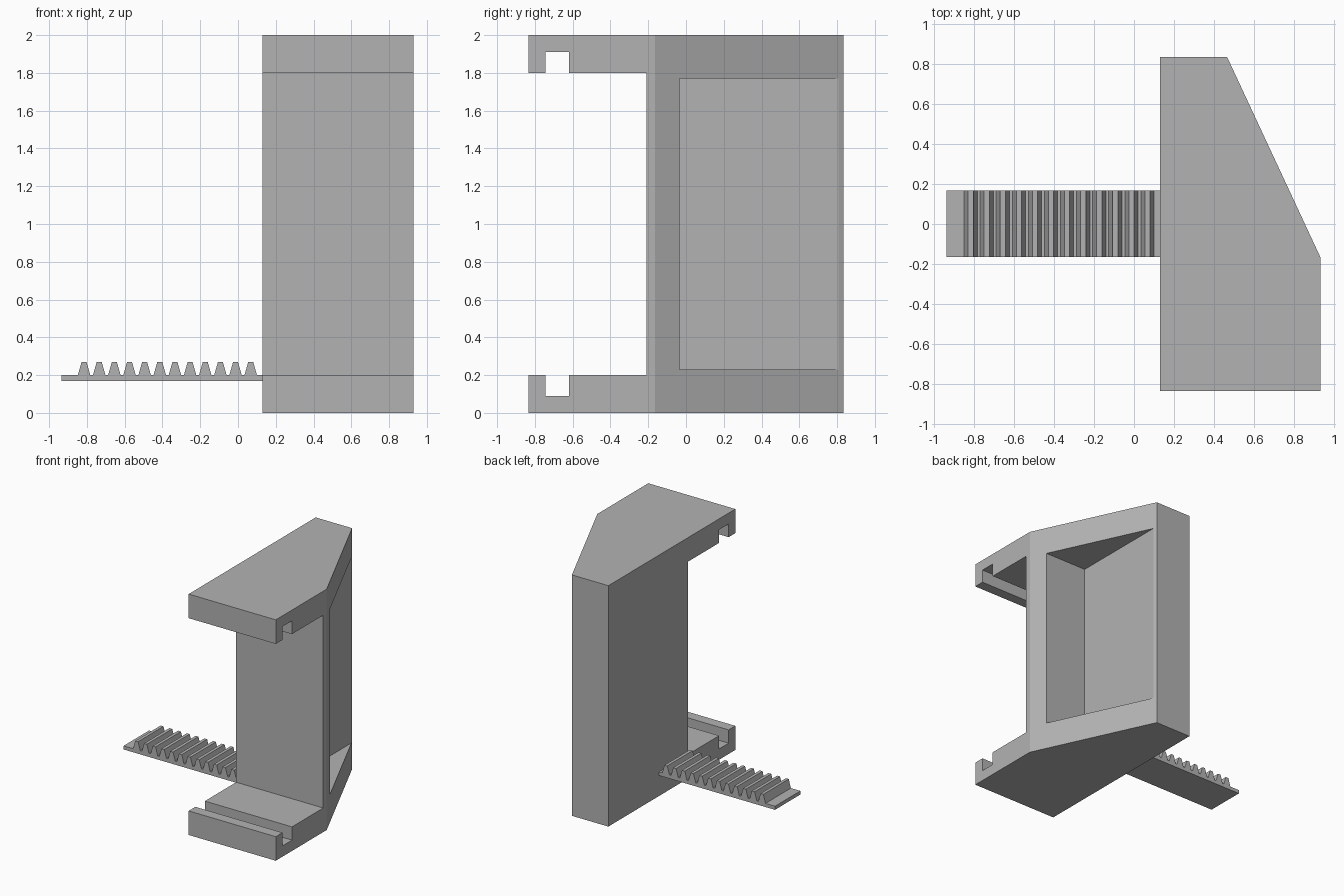
import bpy, bmesh
from mathutils import Vector

if "Cube" in bpy.data.objects:
    bpy.data.objects.remove(bpy.data.objects["Cube"], do_unlink=True)

grey = bpy.data.materials.new("plain_grey")
grey.use_nodes = True
grey.diffuse_color = (0.45, 0.45, 0.45, 1)
grey.node_tree.nodes["Principled BSDF"].inputs["Base Color"].default_value = grey.diffuse_color


def prism(name, outline, axis, start, end):
    """Extrude a 2D outline along x (outline y,z), y (outline x,z) or z (outline x,y)."""
    place = {"x": lambda a, b: (start, a, b),
             "y": lambda a, b: (a, start, b),
             "z": lambda a, b: (a, b, start)}[axis]
    bm = bmesh.new()
    face = bm.faces.new([bm.verts.new(place(a, b)) for a, b in outline])
    grown = bmesh.ops.extrude_face_region(bm, geom=[face])
    step = Vector([(end - start) * (axis == k) for k in "xyz"])
    bmesh.ops.translate(bm, vec=step,
                        verts=[g for g in grown["geom"] if isinstance(g, bmesh.types.BMVert)])
    bmesh.ops.recalc_face_normals(bm, faces=bm.faces)
    mesh = bpy.data.meshes.new(name)
    bm.to_mesh(mesh)
    bm.free()
    mesh.materials.append(grey)
    obj = bpy.data.objects.new(name, mesh)
    bpy.context.collection.objects.link(obj)
    return obj


def box_outline(a0, a1, b0, b1):
    return [(a0, b0), (a1, b0), (a1, b1), (a0, b1)]


def cut(target, cutter):
    cutter.hide_render = True
    mod = target.modifiers.new("cut", "BOOLEAN")
    mod.operation, mod.solver, mod.object = "DIFFERENCE", "EXACT", cutter
    bpy.context.view_layer.objects.active = target
    bpy.ops.object.modifier_apply(modifier=mod.name)
    bpy.data.objects.remove(cutter, do_unlink=True)


# Jaw body: tall block with a slanted back corner
left, right, front, back = 0.13, 0.93, -0.833, 0.833
bend_y, back_x = -0.165, 0.465
body = prism("jaw_body", [(left, front), (right, front), (right, bend_y),
                          (back_x, back), (left, back)], "z", 0, 2)

# Front opening between the two arms
cut(body, prism("opening", box_outline(-1, -0.21, 0.2, 1.8), "x", 0, 1.1))

# Grooves facing each other in the arms
for z0, z1 in ((0.09, 0.3), (1.7, 1.91)):
    cut(body, prism("groove", box_outline(-0.745, -0.62, z0, z1), "x", 0, 1.1))

# Pocket sunk into the slanted face
cut(body, prism("pocket", box_outline(0.477, 1.1, -0.035, 1), "z", 0.23, 1.77))

# Toothed rack sticking out sideways
base, top, tip = 0.17, 0.2, 0.27
profile = [(-0.935, base), (left, base), (left, top)]
for i in reversed(range(12)):
    x = -0.815 + i * 0.0802
    profile += [(x + 0.033, top), (x + 0.013, tip), (x - 0.013, tip), (x - 0.033, top)]
profile.append((-0.935, top))
prism("toothed_rack", profile, "y", -0.165, 0.168)
